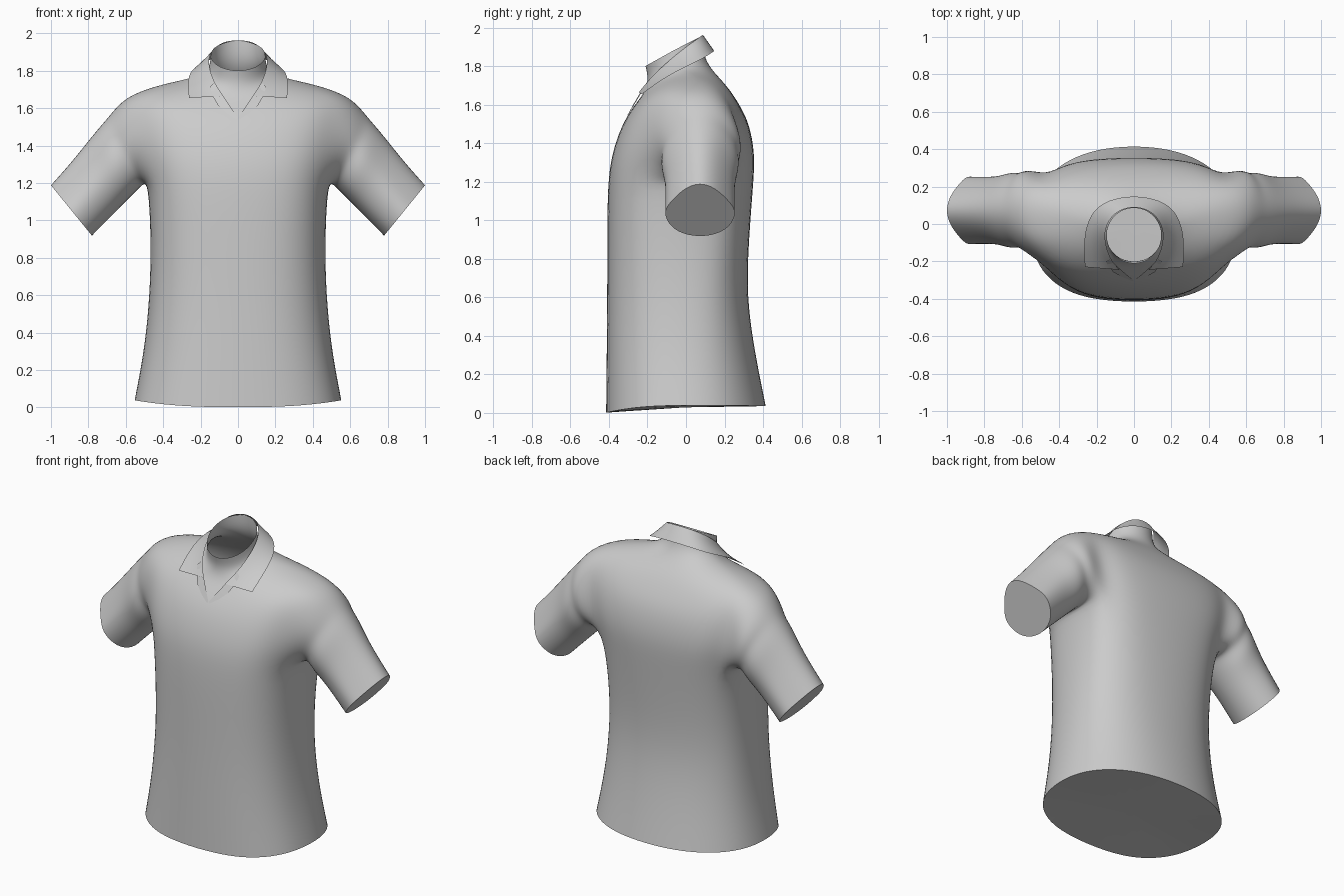
import bpy, bmesh, math

cube = bpy.data.objects.get("Cube")
if cube:
    bpy.data.objects.remove(cube)

fabric = bpy.data.materials.new("grey_fabric")
fabric.use_nodes = True
GREY = (0.6, 0.6, 0.6, 1)
fabric.diffuse_color = GREY
fabric.node_tree.nodes["Principled BSDF"].inputs["Base Color"].default_value = GREY


def finish(bm, name, levels):
    bmesh.ops.recalc_face_normals(bm, faces=bm.faces)
    mesh = bpy.data.meshes.new(name)
    bm.to_mesh(mesh)
    bm.free()
    obj = bpy.data.objects.new(name, mesh)
    bpy.context.collection.objects.link(obj)
    mesh.materials.append(fabric)
    for f in mesh.polygons:
        f.use_smooth = True
    sub = obj.modifiers.new("smooth", "SUBSURF")
    sub.levels = sub.render_levels = levels
    sub.boundary_smooth = "PRESERVE_CORNERS"


def power(v, p):
    return math.copysign(abs(v) ** p, v)


# Shirt body rings: half width, y front/middle/back, z front/side/back,
# roundness of front and back
N = 20
RINGS = [
    (.56, -.42, 0, .42, 0, .04, .035, .78, .9),
    (.508, -.417, 0, .365, .3, .3, .3, .78, .88),
    (.477, -.414, 0, .318, .6, .6, .6, .78, .82),
    (.47, -.414, 0, .33, .9, .9, .9, .75, .75),
    (.485, -.412, .03, .352, 1.18, 1.2, 1.18, .7, .68),
    (.53, -.392, .05, .362, 1.34, 1.35, 1.34, .7, .65),
    (.57, -.337, .06, .333, 1.5, 1.51, 1.5, .73, .67),
    (.585, -.272, .065, .28, 1.595, 1.675, 1.6, .8, .77),
    (.40, -.228, .05, .215, 1.65, 1.735, 1.7, .95, .95),
    (.19, -.205, -.02, .125, 1.70, 1.77, 1.79, 1, 1),
    (.152, -.2, -.05, .09, 1.75, 1.82, 1.87, 1, 1),
    (.148, -.213, -.06, .088, 1.8, 1.885, 1.96, 1, 1),
]
ARMPIT, SHOULDER = 4, 7

bm = bmesh.new()
crease = bm.edges.layers.float.new("crease_edge")


def cap(loop):
    """Close an opening with a flat, sharp-rimmed face."""
    for e in bm.faces.new(loop).edges:
        e[crease] = 1
        e.smooth = False


rings = []
for hw, yf, yc, yb, zf, zs, zb, front, back in RINGS:
    ring = []
    for i in range(N):
        a = math.tau * i / N
        p = back if math.sin(a) > 0 else front
        c, s = power(math.cos(a), p), power(math.sin(a), p)
        y = yc + s * (yb - yc if s > 0 else yc - yf)
        tilt = abs(math.sin(a)) ** (1 if p == 1 else 2)
        z = zs + tilt * ((zb if s > 0 else zf) - zs)
        ring.append(bm.verts.new((hw * c, y, z)))
    rings.append(ring)

for r in range(len(rings) - 1):
    for i in range(N):
        side = min(i % 10, 9 - i % 10) < 2      # columns around each arm
        if side and ARMPIT <= r < SHOULDER:
            continue                            # armhole
        j = (i + 1) % N
        bm.faces.new((rings[r][i], rings[r][j], rings[r + 1][j], rings[r + 1][i]))
cap(rings[0])

# Sleeves grow out of the armholes: top x z, bottom x z, half depth, ridge
SLEEVE = [
    (.655, 1.61, .505, 1.19, .228, 1.1),
    (.70, 1.555, .53, 1.165, .2, 1.3),
    (.75, 1.50, .57, 1.125, .212, 1.5),
    (.82, 1.415, .635, 1.06, .187, 1.7),
    (.91, 1.305, .71, .985, .184, 2),
    (1.008, 1.198, .778, .915, .186, 2.3),
]
for sx in (1, -1):
    def col(j):
        return j % N if sx > 0 else (10 - j) % N
    loop = [rings[SHOULDER][col(j)] for j in (0, 1, 2)]
    loop += [rings[r][col(2)] for r in (6, 5)]
    loop += [rings[ARMPIT][col(j)] for j in (2, 1, 0, -1, -2)]
    loop += [rings[r][col(-2)] for r in (5, 6)]
    loop += [rings[SHOULDER][col(j)] for j in (-2, -1)]
    n = len(loop)
    for tx, tz, bx, bz, depth, ridge in SLEEVE:
        new = []
        for k in range(n):
            t = math.tau * k / n
            c = math.cos(t)
            c = power(c, ridge if c > 0 else .8)
            new.append(bm.verts.new((sx * ((tx + bx) / 2 + c * (tx - bx) / 2),
                                     .073 + depth * math.sin(t),
                                     (tz + bz) / 2 + c * (tz - bz) / 2)))
        for k in range(n):
            m = (k + 1) % n
            bm.faces.new((loop[k], loop[m], new[m], new[k]))
        loop = new
    cap(loop)
finish(bm, "shirt_body", 2)


# Strips lofted between an inner and an outer path
def strip(name, inner, outer, levels):
    bm = bmesh.new()
    rows = [[bm.verts.new(co) for co in path] for path in (inner, outer)]
    for k in range(len(inner) - 1):
        bm.faces.new((rows[0][k], rows[0][k + 1], rows[1][k + 1], rows[1][k]))
    finish(bm, name, levels)


def mirrored(path, sx):
    return [(sx * x, y, z) for x, y, z in path]


# Folded collar leaf, wrapping from point to point round the neck
fold = [(0, .095, 1.967), (.09, .075, 1.955), (.152, 0, 1.9),
        (.16, -.09, 1.83), (.128, -.19, 1.735), (.078, -.245, 1.665)]
edge = [(0, .155, 1.885), (.14, .13, 1.868), (.222, .07, 1.83),
        (.262, -.03, 1.785), (.268, -.13, 1.728), (.262, -.23, 1.655)]
strip("collar", mirrored(fold[:0:-1], -1) + fold,
      mirrored(edge[:0:-1], -1) + edge, 2)

# Lapels meeting at the bottom of the neckline
lapel_inner = [(.128, -.19, 1.735), (.072, -.245, 1.655), (0, -.303, 1.548)]
lapel_outer = [(.15, -.2, 1.715), (.122, -.262, 1.612), (.012, -.304, 1.543)]
for sx, name in ((1, "lapel_left"), (-1, "lapel_right")):
    strip(name, mirrored(lapel_inner, sx), mirrored(lapel_outer, sx), 1)
